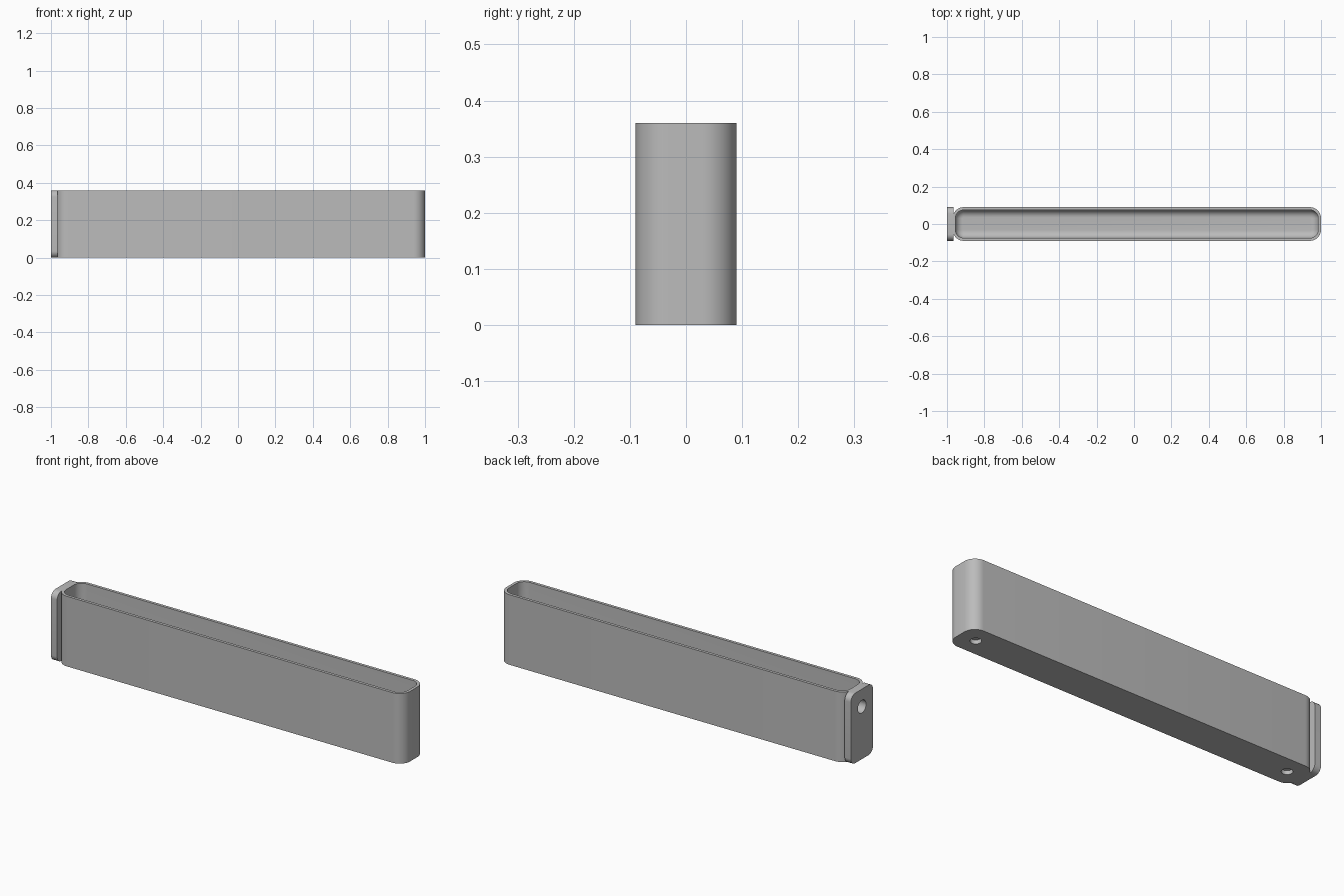
import bpy, bmesh, math
from mathutils import Matrix

if "Cube" in bpy.data.objects:
    bpy.data.objects.remove(bpy.data.objects["Cube"], do_unlink=True)

# One plain grey material
grey = bpy.data.materials.new("plain grey")
grey.use_nodes = True
colour = (0.5, 0.5, 0.5, 1)
grey.diffuse_color = colour
grey.node_tree.nodes["Principled BSDF"].inputs["Base Color"].default_value = colour

HEIGHT, HALF_WIDTH, WALL = 0.36, 0.09, 0.015
LEFT, RIGHT, CORNER = -0.97, 1.0, 0.06
FLOOR, FILLET = 0.03, 0.04
MIDDLE = (LEFT + RIGHT) / 2


def rounded_rect(half_a, half_b, radius, steps=10):
    """Counter-clockwise outline with rounded corners."""
    points = []
    for quarter, (sa, sb) in enumerate([(1, 1), (-1, 1), (-1, -1), (1, -1)]):
        for i in range(steps + 1):
            t = (quarter + i / steps) * math.pi / 2
            points.append((sa * (half_a - radius) + radius * math.cos(t),
                           sb * (half_b - radius) + radius * math.sin(t)))
    return points


def loft(name, rings, transform=Matrix()):
    """Skin a stack of (outline, height) rings and cap both ends."""
    bm = bmesh.new()
    loops = [[bm.verts.new((a, b, z)) for a, b in outline] for outline, z in rings]
    bm.faces.new(loops[0])
    bm.faces.new(loops[-1])
    for low, high in zip(loops, loops[1:]):
        for i in range(len(low)):
            j = (i + 1) % len(low)
            bm.faces.new((low[i], low[j], high[j], high[i]))
    bmesh.ops.recalc_face_normals(bm, faces=bm.faces)
    bm.transform(transform)
    mesh = bpy.data.meshes.new(name)
    bm.to_mesh(mesh)
    bm.free()
    mesh.materials.append(grey)
    obj = bpy.data.objects.new(name, mesh)
    bpy.context.collection.objects.link(obj)
    return obj


def drill(obj, radius, depth, transform):
    """Cut a round hole starting just outside the surface."""
    circle = rounded_rect(radius, radius, radius * 0.999, 8)
    cutter = loft("hole_cutter", [(circle, -0.02), (circle, depth)], transform)
    cutter.hide_render = True
    mod = obj.modifiers.new("hole", "BOOLEAN")
    mod.operation, mod.solver, mod.object = "DIFFERENCE", "EXACT", cutter
    bpy.ops.object.select_all(action="DESELECT")
    bpy.context.view_layer.objects.active = obj
    obj.select_set(True)
    bpy.ops.object.modifier_apply(modifier=mod.name)
    bpy.data.objects.remove(cutter, do_unlink=True)


# Trough: outer wall, rim, inner wall and filleted floor as one skin
profile = [(0, 0), (0, HEIGHT), (WALL, HEIGHT)]
for i in range(9):
    t = i / 8 * math.pi / 2
    profile.append((WALL + FILLET * (1 - math.cos(t)),
                    FLOOR + FILLET * (1 - math.sin(t))))
trough = loft("trough",
              [(rounded_rect((RIGHT - LEFT) / 2 - inset, HALF_WIDTH - inset, CORNER - inset), z)
               for inset, z in profile],
              Matrix.Translation((MIDDLE, 0, 0)))

# End plate, upright with rounded corners
turn = Matrix.Rotation(math.pi / 2, 4, "Y")
outline = rounded_rect(HEIGHT / 2, HALF_WIDTH, 0.035)
end_plate = loft("end_plate", [(outline, 0), (outline, 0.035)],
                 Matrix.Translation((-1, 0, HEIGHT / 2)) @ turn)

# Blind holes under the floor
for x in (LEFT + HALF_WIDTH, RIGHT - HALF_WIDTH):
    drill(trough, 0.026, 0.02, Matrix.Translation((x, 0, 0)))

# Mounting hole through the plate and the end wall
for part in (end_plate, trough):
    drill(part, 0.033, 0.06, Matrix.Translation((-1, 0, 0.27)) @ turn)

for part in (trough, end_plate):
    bpy.ops.object.select_all(action="DESELECT")
    bpy.context.view_layer.objects.active = part
    part.select_set(True)
    bpy.ops.object.shade_smooth_by_angle(angle=math.radians(30))
